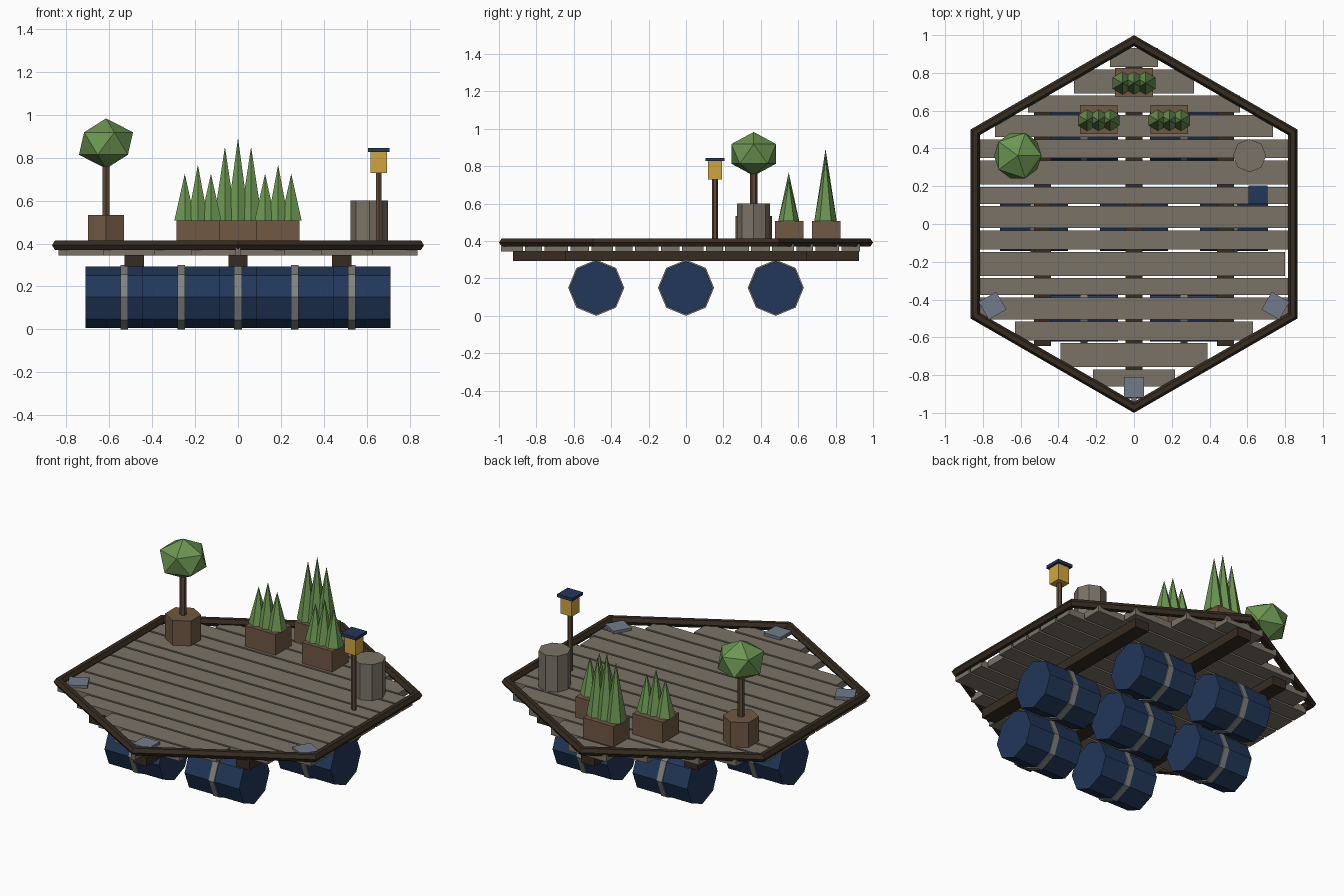
import bpy, bmesh, math
from mathutils import Vector, Matrix

if "Cube" in bpy.data.objects:
    bpy.data.objects.remove(bpy.data.objects["Cube"])


def lin(c):
    c /= 255
    return c / 12.92 if c <= 0.04045 else ((c + 0.055) / 1.055) ** 2.4


def material(name, r, g, b):
    m = bpy.data.materials.new(name)
    m.diffuse_color = (lin(r), lin(g), lin(b), 1)
    m.use_nodes = True
    m.node_tree.nodes["Principled BSDF"].inputs["Base Color"].default_value = m.diffuse_color
    return m


DECK = material("weathered_wood", 122, 114, 103)
DARK = material("dark_wood", 54, 43, 32)
NAVY = material("navy_blue", 34, 55, 90)
BAND = material("band_grey", 128, 130, 130)
PLATE = material("plate_steel", 112, 123, 138)
BROWN = material("planter_brown", 112, 88, 67)
TRUNK = material("post_brown", 96, 74, 56)
GREEN = material("leaf_green", 108, 150, 82)
GOLD = material("lantern_yellow", 208, 165, 62)


def finish(name, bm, mat):
    bmesh.ops.recalc_face_normals(bm, faces=bm.faces)
    me = bpy.data.meshes.new(name)
    bm.to_mesh(me)
    bm.free()
    me.materials.append(mat)
    ob = bpy.data.objects.new(name, me)
    bpy.context.collection.objects.link(ob)
    return ob


def box(name, center, size, mat, rot=0):
    bm = bmesh.new()
    m = Matrix.Translation(center) @ Matrix.Rotation(rot, 4, 'Z') @ Matrix.Diagonal((*size, 1))
    bmesh.ops.create_cube(bm, size=1, matrix=m)
    return finish(name, bm, mat)


def prism(name, base, h, r1, r2, sides, mat, axis='Z'):
    """Cone or cylinder with a corner on +y; base is the centre of its lower end."""
    bm = bmesh.new()
    m = Matrix.Translation(base)
    if axis == 'X':
        m = m @ Matrix.Rotation(math.pi / 2, 4, 'Y')
    m = m @ Matrix.Translation((0, 0, h / 2)) @ Matrix.Rotation(math.pi / 2, 4, 'Z')
    bmesh.ops.create_cone(bm, cap_ends=True, segments=sides, radius1=r1, radius2=r2, depth=h)
    # put a corner exactly on the local x axis before placing
    v = bm.verts[:][0].co
    a = math.atan2(v.y, v.x)
    bmesh.ops.transform(bm, matrix=m @ Matrix.Rotation(-a, 4, 'Z'), verts=bm.verts)
    bmesh.ops.remove_doubles(bm, verts=bm.verts, dist=1e-5)
    return finish(name, bm, mat)


Z = 0.385  # deck top

# deck planks: widths repeat in a cycle of four, lengths follow the hexagon
widths = [0.116, 0.09, 0.127, 0.10]
halves = [0.012, 0.217, 0.388, 0.63] + [0.836] * 8 + [0.735, 0.56, 0.317, 0.127]
y = -0.988
for i, half in enumerate(halves):
    w = widths[i % 4]
    right = 0.80 if i == 6 else half
    box(f"deck_plank_{i}", ((right - half) / 2, y + w / 2, Z - 0.02), (right + half, w, 0.04), DECK)
    y += w + 0.0125

# joists under the deck
for x, half in ((-0.484, 0.645), (0, 0.925), (0.484, 0.645)):
    box("joist", (x, 0, 0.32), (0.09, half * 2, 0.054), DARK)

# hexagonal rim: six-sided section swept round the six corners
bm = bmesh.new()
rings = []
for k in range(6):
    a = math.radians(30 + 60 * k)
    ring = []
    for j in range(6):
        t = math.radians(60 * j)
        rad = 0.971 + 0.025 * math.cos(t) / math.cos(math.radians(30))
        ring.append(bm.verts.new((rad * math.cos(a), rad * math.sin(a), 0.392 + 0.025 * math.sin(t))))
    rings.append(ring)
for k in range(6):
    p, q = rings[k], rings[(k + 1) % 6]
    for j in range(6):
        bm.faces.new((p[j], p[(j + 1) % 6], q[(j + 1) % 6], q[j]))
finish("deck_rim", bm, DARK)

# floating drums in rows of two, three and two
for row_y, xs in ((-0.48, (-0.264, 0.264)), (0, (-0.53, 0, 0.53)), (0.48, (-0.264, 0.264))):
    for x in xs:
        prism("float_drum", (x - 0.18, row_y, 0.15), 0.36, 0.143, 0.143, 8, NAVY, 'X')
        prism("drum_band", (x - 0.018, row_y, 0.15), 0.036, 0.15, 0.15, 8, BAND, 'X')

# steel plates at the three front corners
for deg in (-150, -90, -30):
    a = math.radians(deg)
    box("corner_plate", (0.865 * math.cos(a), 0.865 * math.sin(a), Z + 0.008), (0.108, 0.108, 0.016), PLATE, a)

# round tree in a six-sided pot
tx, ty = -0.615, 0.362
prism("tree_pot", (tx, ty, Z), 0.533 - Z, 0.098, 0.098, 6, BROWN)
prism("tree_trunk", (tx, ty, 0.52), 0.26, 0.019, 0.019, 6, TRUNK)
bm = bmesh.new()
bmesh.ops.create_icosphere(bm, subdivisions=1, radius=1,
                           matrix=Matrix.Translation((tx, ty, 0.866)) @ Matrix.Diagonal((0.141, 0.141, 0.117, 1)))
finish("tree_crown", bm, GREEN)

# planter boxes with three pointed shrubs each
for px, py, tall, r in ((0, 0.75, 0.893, 0.06), (-0.187, 0.553, 0.767, 0.056), (0.187, 0.553, 0.767, 0.056)):
    box("planter_box", (px, py, (Z + 0.508) / 2), (0.2, 0.152, 0.508 - Z), BROWN)
    for s in (-1, 0, 1):
        top = tall - 0.042 * abs(s)
        prism("pointed_shrub", (px + 0.061 * s, py - 0.004, 0.507), top - 0.507, r, 0, 6, GREEN)

# wooden tub
prism("wooden_tub", (0.612, 0.362, Z), 0.6 - Z, 0.088, 0.088, 8, DECK)

# lantern on a post
lx, ly = 0.656, 0.155
prism("lantern_post", (lx, ly, Z), 0.735 - Z, 0.015, 0.015, 6, TRUNK)
box("lantern_box", (lx, ly, 0.778), (0.075, 0.075, 0.1), GOLD)
box("lantern_roof", (lx, ly, 0.836), (0.1, 0.1, 0.018), NAVY)
